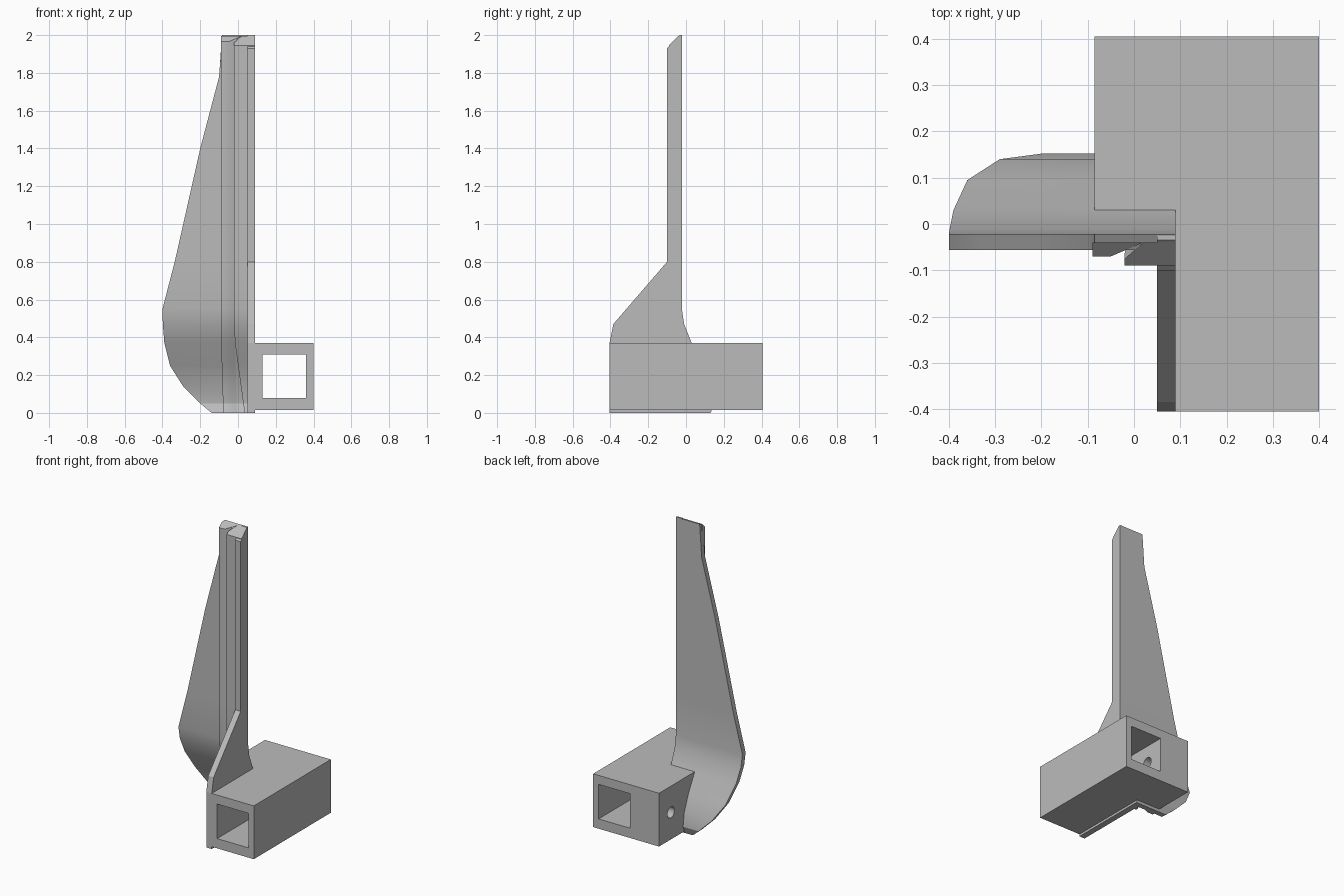
import bpy, bmesh, math

if "Cube" in bpy.data.objects:
    bpy.data.objects.remove(bpy.data.objects["Cube"], do_unlink=True)

grey = bpy.data.materials.new("plain grey")
grey.use_nodes = True
grey.diffuse_color = (0.5, 0.5, 0.5, 1)
grey.node_tree.nodes["Principled BSDF"].inputs["Base Color"].default_value = (0.5, 0.5, 0.5, 1)


def loft(name, rings, smooth=False):
    """Closed solid through matching rings of points."""
    bm = bmesh.new()
    loops = [[bm.verts.new(p) for p in ring] for ring in rings]
    n = len(loops[0])
    for a, b in zip(loops, loops[1:]):
        for i in range(n):
            j = (i + 1) % n
            bm.faces.new((a[i], a[j], b[j], b[i]))
    bm.faces.new(loops[0])
    bm.faces.new(loops[-1])
    bmesh.ops.recalc_face_normals(bm, faces=bm.faces)
    mesh = bpy.data.meshes.new(name)
    bm.to_mesh(mesh)
    bm.free()
    obj = bpy.data.objects.new(name, mesh)
    bpy.context.collection.objects.link(obj)
    mesh.materials.append(grey)
    if smooth:
        bpy.ops.object.select_all(action="DESELECT")
        obj.select_set(True)
        bpy.context.view_layer.objects.active = obj
        bpy.ops.object.shade_smooth_by_angle(angle=math.radians(25))
    return obj


def slab(name, profile, x0, x1):
    """Side profile of (y, z) points pushed out along x."""
    return loft(name, [[(x, y, z) for y, z in profile] for x in (x0, x1)])


def rect(y0, y1, z0, z1):
    return [(y0, z0), (y1, z0), (y1, z1), (y0, z1)]


# Blade rows: height, back surface y, outer edge x
rows = [(0, 0.13, -0.14), (0.05, 0.152, -0.2), (0.14, 0.14, -0.29), (0.25, 0.095, -0.36),
        (0.37, 0.03, -0.39), (0.47, -0.01, -0.398), (0.55, -0.022, -0.4), (0.8, -0.022, -0.335),
        (1.4, -0.022, -0.2), (1.78, -0.022, -0.1), (2, -0.022, -0.085)]


def top_cut(y, z):
    """Bevel the upper end towards the front."""
    return z + min(0, y + 0.035) if z == 2 else z


blade = []
for z, y, x in rows:
    f = y - 0.034
    blade.append([(x, y, z), (0.09, y, z), (0.09, f, top_cut(f, z)), (x, f, top_cut(f, z))])
loft("curved_blade", blade, True)


# Ribs that follow the blade on its front, leaving a slanted groove between them
def rib(name, section, drift):
    rings = []
    for z, yb, _ in rows:
        shift = yb + 0.022
        t = max(0, 1 - z / 0.4)
        rings.append([(x + drift * t * (x < 0.05), y + shift, top_cut(y, z)) for x, y in section])
    loft(name, rings, True)


rib("outer_rib", [(-0.09, -0.04), (-0.09, -0.07), (-0.05, -0.07), (0.02, -0.04)], 0.012)
rib("inner_rib", [(0.02, -0.04), (-0.02, -0.075), (-0.02, -0.09), (0.09, -0.09), (0.09, -0.04)], 0.055)

# Upright side web with the brace running down to the box
slab("side_web", [(-0.1, 1.93), (-0.035, 2), (-0.025, 2), (-0.025, 0.55), (-0.015, 0.47),
                  (0.025, 0.37), (0.09, 0.25), (0.13, 0.13), (0.13, 0), (-0.405, 0),
                  (-0.405, 0.37), (-0.385, 0.47), (-0.1, 0.8)], 0.05, 0.09)

# Square tube and the block joining it to the blade
tube = slab("square_tube", rect(-0.405, 0.405, 0.015, 0.37), 0.09, 0.4)
block = slab("mount_block", [(0.405, 0.015), (0.405, 0.37), (0.02, 0.37), (0.08, 0.25),
                             (0.12, 0.14), (0.13, 0.05), (0.11, 0.015)], -0.085, 0.09)

# Square channel and round bolt hole
channel = slab("channel_cutter", rect(-0.6, 0.6, 0.08, 0.31), 0.13, 0.36)
circle = [(0.28 + 0.036 * math.cos(a * math.tau / 24), 0.195 + 0.036 * math.sin(a * math.tau / 24))
          for a in range(24)]
bolt = slab("bolt_cutter", circle, -0.2, 0.2)
for target, cutters in ((tube, (channel, bolt)), (block, (bolt,))):
    for cutter in cutters:
        mod = target.modifiers.new("cut", "BOOLEAN")
        mod.operation = "DIFFERENCE"
        mod.solver = "EXACT"
        mod.object = cutter
for cutter in (channel, bolt):
    cutter.hide_render = True
    cutter.hide_set(True)
